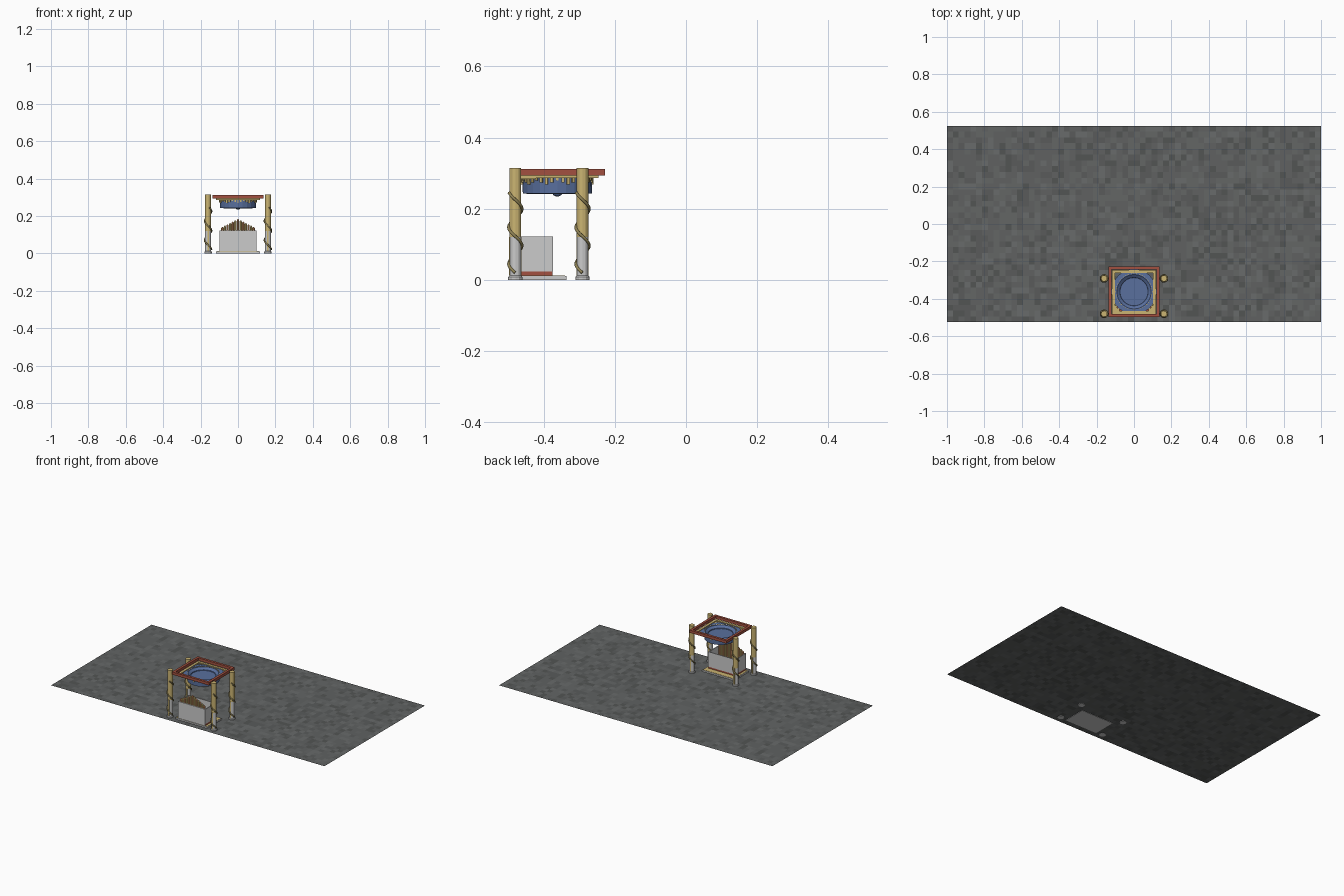
import bpy, bmesh, math, random
from mathutils import Matrix, Vector

if "Cube" in bpy.data.objects:
    bpy.data.objects.remove(bpy.data.objects["Cube"])

random.seed(4)
CY = -0.362  # centre of the pavilion in y


def mat(name, r, g, b):
    m = bpy.data.materials.new(name)
    m.diffuse_color = (r, g, b, 1)
    m.use_nodes = True
    m.node_tree.nodes["Principled BSDF"].inputs["Base Color"].default_value = m.diffuse_color
    return m


GOLD = mat("gold", 0.60, 0.46, 0.17)
DARK = mat("dark_gold", 0.27, 0.22, 0.09)
RED = mat("red", 0.36, 0.08, 0.05)
BLUE = mat("blue", 0.10, 0.16, 0.34)
ORANGE = mat("orange", 0.62, 0.30, 0.13)
STONES = [mat("stone_%d" % i, v, v * 1.05, v * 1.04)
          for i, v in enumerate((0.085, 0.10, 0.115, 0.125, 0.14))]


def finish(name, bm, *mats):
    me = bpy.data.meshes.new(name)
    bm.to_mesh(me)
    bm.free()
    ob = bpy.data.objects.new(name, me)
    bpy.context.collection.objects.link(ob)
    for m in mats:
        if m:
            me.materials.append(m)
    return ob


def add_box(bm, x0, x1, y0, y1, z0, z1):
    c = Vector(((x0 + x1) / 2, (y0 + y1) / 2, (z0 + z1) / 2))
    bmesh.ops.create_cube(bm, size=1, matrix=Matrix.Translation(c)
                          @ Matrix.Diagonal((x1 - x0, y1 - y0, z1 - z0, 1)))


def boxes(name, m, *dims):
    bm = bmesh.new()
    for d in dims:
        add_box(bm, *d)
    return finish(name, bm, m)


def frame(name, m, hx, y0, y1, w, z0, z1):
    return boxes(name, m, (-hx, hx, y0, y0 + w, z0, z1), (-hx, hx, y1 - w, y1, z0, z1),
                 (-hx, -hx + w, y0 + w, y1 - w, z0, z1), (hx - w, hx, y0 + w, y1 - w, z0, z1))


def lathe(name, m, profile, x, y, n, offset=0.0):
    bm = bmesh.new()
    rings = [[bm.verts.new((x + r * math.cos(2 * math.pi * i / n + offset),
                            y + r * math.sin(2 * math.pi * i / n + offset), z))
              for i in range(n)] for r, z in profile]
    for a, b in zip(rings, rings[1:]):
        for i in range(n):
            j = (i + 1) % n
            bm.faces.new((a[i], a[j], b[j], b[i]))
    bm.faces.new(rings[0][::-1])
    bm.faces.new(rings[-1])
    bmesh.ops.recalc_face_normals(bm, faces=bm.faces)
    return finish(name, bm, m)


# Paved floor, one face per tile
bm = bmesh.new()
bmesh.ops.create_grid(bm, x_segments=64, y_segments=34, size=1,
                      matrix=Matrix.Translation((0, 0, 0.002)) @ Matrix.Diagonal((1, 0.525, 1, 1)))
for f in bm.faces:
    f.material_index = random.choices(range(5), (2, 3, 5, 4, 2))[0]
finish("paved_floor", bm, *STONES)

# Four columns with stone feet and winding vines
for x in (-0.16, 0.16):
    for y in (-0.48, -0.291):
        tag = ("left" if x < 0 else "right") + ("_front" if y < -0.4 else "_back")
        lathe("column_" + tag, GOLD, [(0.0165, 0.12), (0.0165, 0.315)], x, y, 12)
        lathe("column_base_" + tag, None,
              [(0.020, 0), (0.020, 0.008), (0.0165, 0.012), (0.0165, 0.12)], x, y, 12)
        boxes("column_stripe_" + tag, GOLD,
              (x - 0.004, x + 0.004, y - 0.0172, y + 0.0172, 0.012, 0.12))
        cu = bpy.data.curves.new("vine_" + tag, "CURVE")
        cu.dimensions = "3D"
        cu.bevel_depth = 0.0045
        cu.bevel_resolution = 1
        cu.use_fill_caps = True
        sp = cu.splines.new("POLY")
        n = 46
        sp.points.add(n - 1)
        for i, p in enumerate(sp.points):
            z = 0.02 + 0.225 * i / (n - 1)
            a = -math.pi / 2 - 2 * math.pi * (z - 0.045) / 0.103
            p.co = (x + 0.0185 * math.cos(a), y + 0.0185 * math.sin(a), z, 1)
        cu.materials.append(DARK)
        bpy.context.collection.objects.link(bpy.data.objects.new("vine_" + tag, cu))

# Canopy: red frame with a gold frame below
frame("canopy_frame", RED, 0.135, -0.497, -0.228, 0.016, 0.294, 0.312)
frame("canopy_trim", GOLD, 0.118, -0.48, -0.246, 0.016, 0.286, 0.294)

# Gold panel filling the front corners
for s in (-1, 1):
    for i in range(4):
        x0, x1 = sorted((s * (0.118 - i * 0.014), s * (0.106 - i * 0.014)))
        boxes("corner_slat", GOLD, (x0, x1, -0.48, -0.422 - i * 0.014, 0.284, 0.288))

# Blue rim and hanging drum with a knob
bm = bmesh.new()
ring = []
for r in (0.098, 0.121):
    ring.append([bm.verts.new((r * math.cos(math.pi * i / 12), CY + r * math.sin(math.pi * i / 12), 0.290))
                 for i in range(24)])
for i in range(24):
    j = (i + 1) % 24
    bm.faces.new((ring[0][i], ring[1][i], ring[1][j], ring[0][j]))
finish("canopy_rim", bm, BLUE)
lathe("hanging_drum", BLUE,
      [(0.075, 0.241), (0.097, 0.243), (0.098, 0.287), (0.092, 0.287), (0.076, 0.275), (0.075, 0.270)],
      0, CY, 24)
lathe("drum_knob", BLUE, [(0.005, 0.235), (0.011, 0.238), (0.014, 0.243)], 0, CY, 12)

# Gold pendants around the drum
bm = bmesh.new()
N = 40
for i in range(N):
    a = 2 * math.pi * i / N
    h = (0.010, 0.015, 0.021, 0.015)[i % 4]
    M = (Matrix.Translation((0, CY, 0.289 - h / 2)) @ Matrix.Rotation(a, 4, "Z")
         @ Matrix.Translation((0.0985, 0, 0)) @ Matrix.Diagonal((0.006, 0.008, h, 1)))
    bmesh.ops.create_cube(bm, size=1, matrix=M)
finish("drum_pendants", bm, GOLD)

# Throne: plinth, red band and stone shell
boxes("plinth", None, (-0.117, 0.117, -0.488, -0.336, 0, 0.011))
boxes("plinth_top", GOLD, (-0.113, 0.113, -0.484, -0.34, 0.011, 0.0125))
boxes("throne_band", RED, (-0.099, 0.099, -0.481, -0.375, 0.0125, 0.023))
boxes("throne_shell", None,
      (-0.1, 0.1, -0.485, -0.480, 0.0125, 0.122), (-0.1, 0.1, -0.379, -0.374, 0.023, 0.122),
      (-0.1, -0.095, -0.480, -0.379, 0.023, 0.122), (0.095, 0.1, -0.480, -0.379, 0.023, 0.122))

# Stepped crest of pointed bars
for i in range(-6, 7):
    x, top = i * 0.014, 0.184 - abs(i) * 0.0072
    lathe("crest_bar", GOLD if i % 2 else ORANGE,
          [(0.0068, 0.023), (0.0068, top - 0.007), (0.002, top)], x, -0.4725, 8, math.pi / 8)
